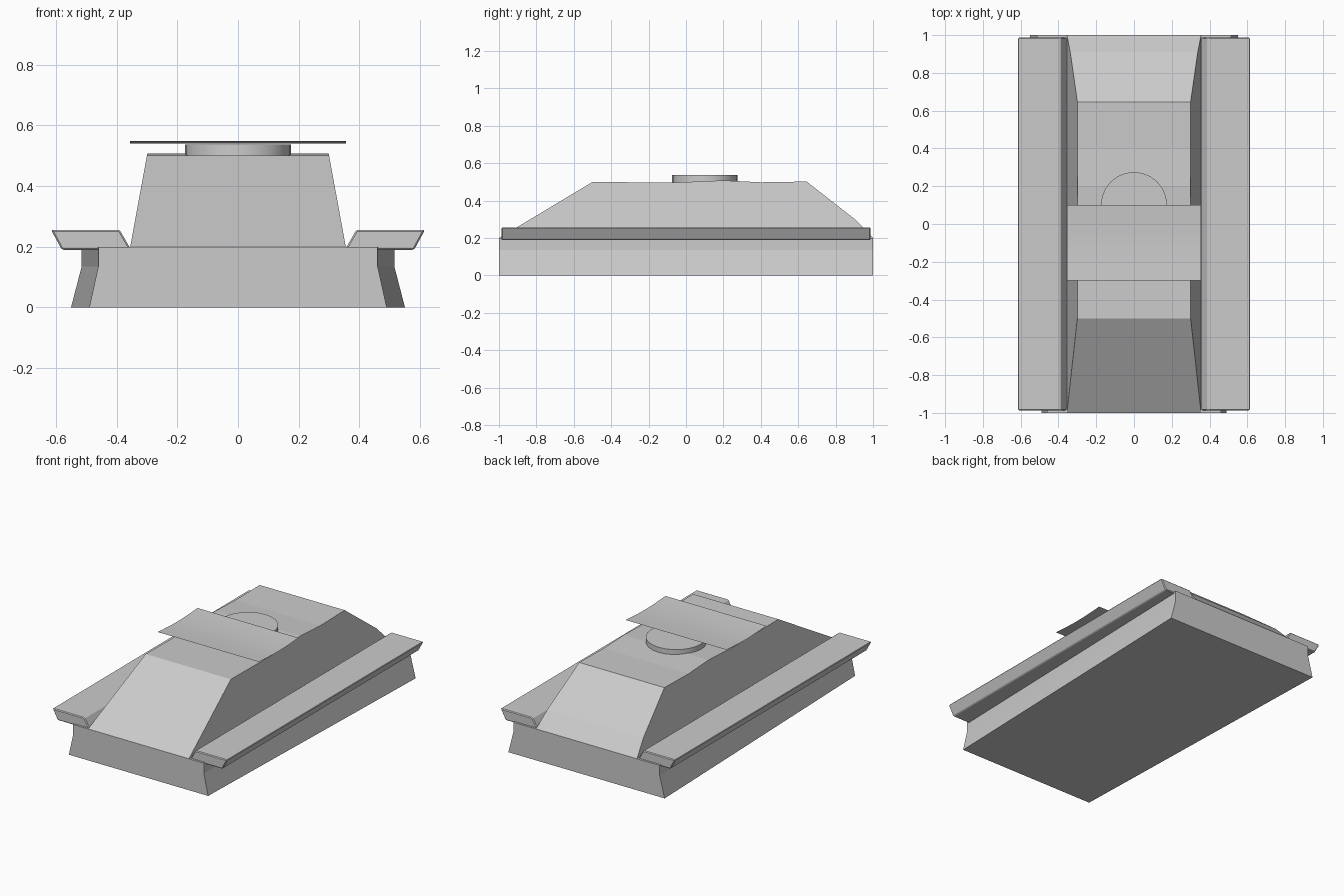
import bpy, bmesh, math

if "Cube" in bpy.data.objects:
    bpy.data.objects.remove(bpy.data.objects["Cube"])


def loft(name, ring_a, ring_b):
    """Closed solid between two matching rings of points."""
    bm = bmesh.new()
    a = [bm.verts.new(p) for p in ring_a]
    b = [bm.verts.new(p) for p in ring_b]
    n = len(a)
    bm.faces.new(a)
    bm.faces.new(b[::-1])
    for i in range(n):
        bm.faces.new((a[i], b[i], b[(i + 1) % n], a[(i + 1) % n]))
    bmesh.ops.recalc_face_normals(bm, faces=bm.faces)
    mesh = bpy.data.meshes.new(name)
    bm.to_mesh(mesh)
    bm.free()
    ob = bpy.data.objects.new(name, mesh)
    bpy.context.collection.objects.link(ob)
    return ob


# Lower hull: pinched sides, wider at the rear
def hull_ring(y, foot, waist):
    half = [(foot, 0), (waist, 0.135), (waist, 0.2)]
    return [(x, y, z) for x, z in half] + [(-x, y, z) for x, z in half[::-1]]


loft("lower_hull", hull_ring(-1, 0.49, 0.46), hull_ring(1, 0.55, 0.515))

# Upper hull: side profile, narrowing with height
side = [(-1, 0.2), (-0.5, 0.5), (-0.08, 0.496), (0.2, 0.508), (0.4, 0.498),
        (0.645, 0.502), (0.91, 0.295), (1, 0.2)]


def half_width(z):
    return 0.355 - (z - 0.2) / 0.3 * 0.055


loft("upper_hull", [(half_width(z), y, z) for y, z in side],
     [(-half_width(z), y, z) for y, z in side])

# Side fenders: slanted bars with a fine chamfer
section = [(0.352, 0.19), (0.58, 0.19), (0.616, 0.256), (0.39, 0.256)]
for s, label in ((-1, "left"), (1, "right")):
    fender = loft(label + "_fender", [(s * x, -0.987, z) for x, z in section],
                  [(s * x, 0.987, z) for x, z in section])
    bevel = fender.modifiers.new("chamfer", "BEVEL")
    bevel.width = 0.005
    bevel.segments = 1

# Round turret ring
bpy.ops.mesh.primitive_cylinder_add(vertices=24, radius=0.175, depth=0.05,
                                    location=(0, 0.1, 0.512))
ring = bpy.context.object
ring.name = "turret_ring"
bpy.ops.object.shade_smooth_by_angle(angle=math.radians(30))

# Thin, slightly sagging roof plate
steps = 8
verts = []
for i in range(steps + 1):
    t = i / steps
    z = 0.549 - 0.009 * math.sin(math.pi * t)
    verts += [(-0.355, -0.3 + 0.4 * t, z), (0.355, -0.3 + 0.4 * t, z)]
faces = [(2 * i, 2 * i + 1, 2 * i + 3, 2 * i + 2) for i in range(steps)]
mesh = bpy.data.meshes.new("roof_plate")
mesh.from_pydata(verts, [], faces)
mesh.shade_smooth()
bpy.context.collection.objects.link(bpy.data.objects.new("roof_plate", mesh))
